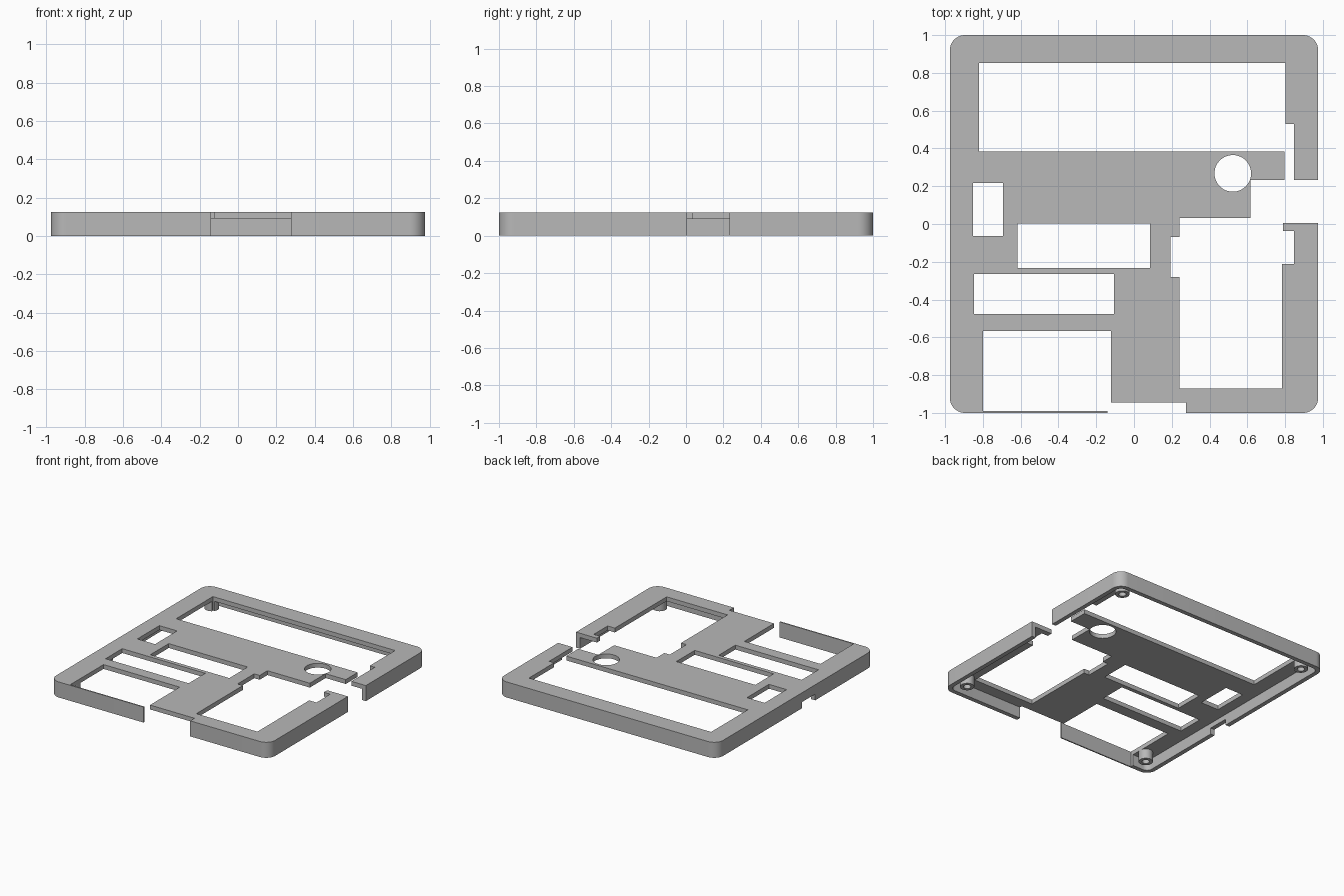
import bpy
import bmesh
from math import cos, sin, pi, radians

if "Cube" in bpy.data.objects:
    bpy.data.objects.remove(bpy.data.objects["Cube"], do_unlink=True)

HALF_X, HALF_Y, HEIGHT = 0.975, 1.0, 0.125
PLATE_Z, WALL, CORNER = 0.09, 0.035, 0.08

grey = bpy.data.materials.new("plain_grey")
grey.use_nodes = True
grey.diffuse_color = (0.48, 0.48, 0.48, 1)
grey.node_tree.nodes["Principled BSDF"].inputs["Base Color"].default_value = (0.48, 0.48, 0.48, 1)


def prism(name, outline, z0, z1):
    """Extrude a flat outline from z0 to z1."""
    bm = bmesh.new()
    face = bm.faces.new([bm.verts.new((x, y, z0)) for x, y in outline])
    top = bmesh.ops.extrude_face_region(bm, geom=[face])["geom"]
    bmesh.ops.translate(bm, vec=(0, 0, z1 - z0),
                        verts=[v for v in top if isinstance(v, bmesh.types.BMVert)])
    bmesh.ops.recalc_face_normals(bm, faces=bm.faces)
    mesh = bpy.data.meshes.new(name)
    bm.to_mesh(mesh)
    bm.free()
    mesh.materials.append(grey)
    obj = bpy.data.objects.new(name, mesh)
    bpy.context.collection.objects.link(obj)
    return obj


def rounded(hx, hy, r, steps=10):
    points = []
    for i, (sx, sy) in enumerate([(1, 1), (-1, 1), (-1, -1), (1, -1)]):
        for k in range(steps + 1):
            a = (i + k / steps) * pi / 2
            points.append((sx * (hx - r) + r * cos(a), sy * (hy - r) + r * sin(a)))
    return points


def circle(cx, cy, r, n=48):
    return [(cx + r * cos(2 * pi * k / n), cy + r * sin(2 * pi * k / n)) for k in range(n)]


def rect(x0, x1, y0, y1):
    return [(x0, y0), (x1, y0), (x1, y1), (x0, y1)]


def combine(target, tool, operation):
    """Apply a boolean and remove the tool."""
    mod = target.modifiers.new("cut", "BOOLEAN")
    mod.operation, mod.solver, mod.object = operation, "EXACT", tool
    bpy.context.view_layer.update()
    graph = bpy.context.evaluated_depsgraph_get()
    mesh = bpy.data.meshes.new_from_object(target.evaluated_get(graph))
    target.modifiers.clear()
    target.data = mesh
    bpy.data.objects.remove(tool, do_unlink=True)


def cut(outline, z0=-0.1, z1=0.3):
    tool = prism("cutter", outline, z0, z1)
    tool.hide_render = True
    combine(cover, tool, "DIFFERENCE")


# Hollow cover: top plate with a surrounding wall
cover = prism("case_cover", rounded(HALF_X, HALF_Y, CORNER), 0, HEIGHT)
cut(rounded(HALF_X - WALL, HALF_Y - WALL, CORNER - WALL), -0.1, PLATE_Z)

# Screw posts in the corners
posts = [(sx * 0.85, sy * 0.88) for sx in (-1, 1) for sy in (-1, 1)]
for x, y in posts:
    combine(cover, prism("screw_post", circle(x, y, 0.052), 0.012, 0.1), "UNION")
for x, y in posts:
    cut(circle(x, y, 0.027), -0.1, 0.085)

# Windows through the plate
windows = [
    (-0.82, 0.802, 0.385, 0.852),    # display
    (-0.852, -0.694, -0.063, 0.217),  # small left window
    (-0.618, 0.085, -0.232, 0.002),  # upper slot
    (-0.846, -0.106, -0.476, -0.264),  # lower slot
    (-0.80, -0.122, -0.99, -0.567),  # front bay behind a thin wall
    (0.24, 0.783, -0.872, 0.032),    # large right bay
    (0.192, 0.3, -0.28, -0.068),     # bay notch, inner side
    (0.7, 0.847, -0.213, -0.037),    # bay notch, outer side
    (0.617, 0.79, -0.1, 0.233),      # bay extension
    (0.75, 1.1, 0.005, 0.233),       # opening in the side wall
    (0.796, 0.847, 0.15, 0.53),      # display channel
    (-0.14, 0.275, -1.1, -0.945),    # opening in the front wall
]
for window in windows:
    cut(rect(*window))

# Round knob hole
cut(circle(0.523, 0.268, 0.097, 64))

# Cable notch in the lower edge of the side wall
cut(rect(-1.1, -0.9, -0.25, -0.08), -0.1, 0.05)

bpy.ops.object.select_all(action="DESELECT")
cover.select_set(True)
bpy.context.view_layer.objects.active = cover
bpy.ops.object.shade_smooth_by_angle(angle=radians(30))
